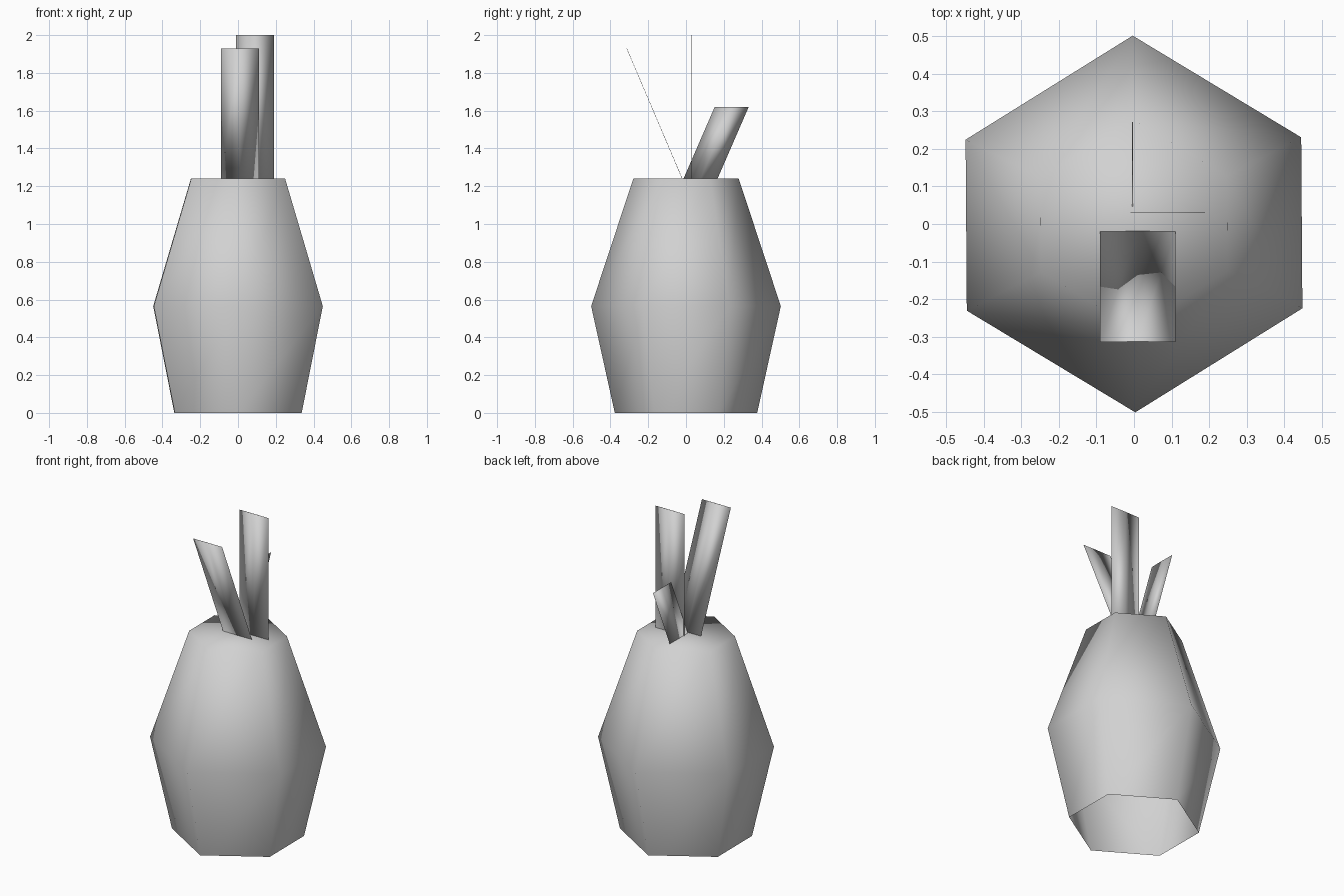
import bpy, bmesh, math
from mathutils import Vector

cube = bpy.data.objects.get("Cube")
if cube:
    bpy.data.objects.remove(cube, do_unlink=True)

grey = bpy.data.materials.new("light grey")
grey.use_nodes = True
grey.diffuse_color = (0.64, 0.64, 0.64, 1)
grey.node_tree.nodes["Principled BSDF"].inputs["Base Color"].default_value = (0.64, 0.64, 0.64, 1)


def finish(name, bm):
    """Turn a bmesh into a fully smooth object."""
    bmesh.ops.recalc_face_normals(bm, faces=bm.faces)
    for face in bm.faces:
        face.smooth = True
    mesh = bpy.data.meshes.new(name)
    bm.to_mesh(mesh)
    bm.free()
    mesh.materials.append(grey)
    obj = bpy.data.objects.new(name, mesh)
    bpy.context.collection.objects.link(obj)
    return obj


def loft(bm, rings):
    """Join rings of points with quads."""
    loops = [[bm.verts.new(p) for p in ring] for ring in rings]
    for low, high in zip(loops, loops[1:]):
        for i in range(len(low)):
            j = (i + 1) % len(low)
            bm.faces.new((low[i], low[j], high[j], high[i]))
    return loops


# Six-sided barrel body, closed at the top and open underneath
angles = [math.radians(a + 0.4) for a in (27, 90, 153, 207, 270, 333)]
profile = [(0.377, 0), (0.502, 0.565), (0.279, 1.24)]
bm = bmesh.new()
loops = loft(bm, [[(r * math.cos(a), r * math.sin(a), z) for a in angles]
                  for r, z in profile])
bm.faces.new(loops[-1])
finish("body", bm)


def leaf(name, base, tip, across):
    """Flat, sheared four-sided blade with level ends."""
    across = Vector(across)
    thin = Vector((across.y, across.x, 0)).normalized() * 0.001
    section = (-across, -thin, across, thin)
    bm = bmesh.new()
    ends = loft(bm, [[Vector(c) + s for s in section] for c in (base, tip)])
    for end in ends:
        bm.faces.new(end)
    finish(name, bm)


# Three blades growing from the top
leaf("front_leaf", (0.01, -0.02, 1.24), (0.01, -0.314, 1.93), (0.1, 0, 0))
leaf("upright_leaf", (0.09, 0.03, 1.24), (0.09, 0.03, 2.0), (0.1, 0, 0))
leaf("back_leaf", (-0.004, 0.077, 1.24), (-0.004, 0.242, 1.62), (0, 0.09, 0))
